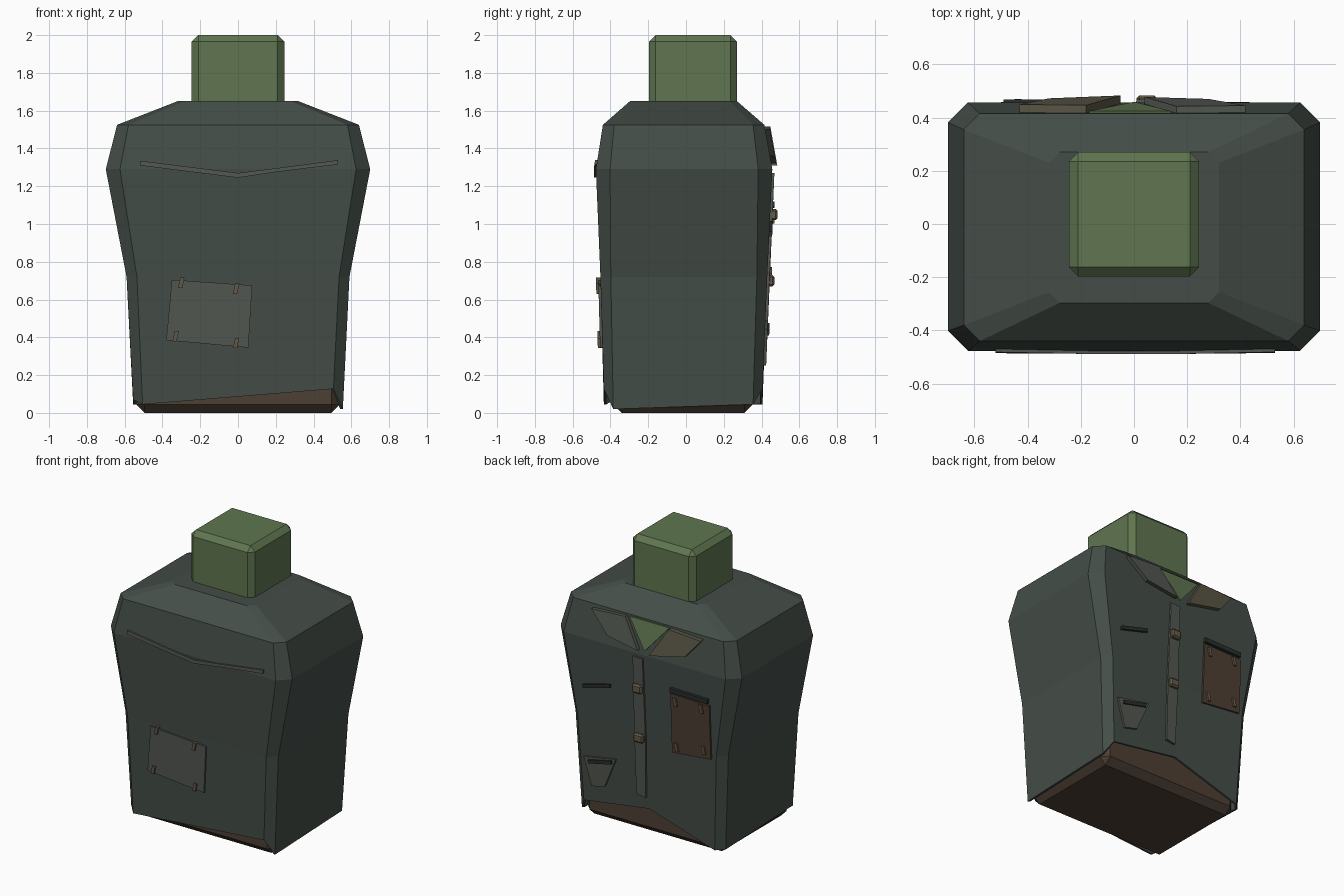
import bpy, bmesh

if "Cube" in bpy.data.objects:
    bpy.data.objects.remove(bpy.data.objects["Cube"])

def mat(name, r, g, b):
    m = bpy.data.materials.new(name)
    m.diffuse_color = (r, g, b, 1)
    m.use_nodes = True
    m.node_tree.nodes["Principled BSDF"].inputs["Base Color"].default_value = m.diffuse_color
    return m

CLOTH = mat("dark_cloth", .058, .075, .064)
SEAM = mat("seam_cloth", .022, .028, .025)
LIGHT = mat("patch_cloth", .085, .095, .08)
GREEN = mat("green", .115, .18, .08)
BROWN = mat("brown", .075, .05, .034)
TAN = mat("tan", .13, .10, .065)
BEIGE = mat("beige", .10, .09, .06)

def mesh_object(name, verts, faces, material):
    me = bpy.data.meshes.new(name)
    me.from_pydata(verts, [], faces)
    bm = bmesh.new()
    bm.from_mesh(me)
    bmesh.ops.recalc_face_normals(bm, faces=bm.faces)
    bm.to_mesh(me)
    bm.free()
    me.materials.append(material)
    ob = bpy.data.objects.new(name, me)
    bpy.context.collection.objects.link(ob)
    return ob

def box(name, x, y, z, bevel, material):
    v = [(a, b, c) for a in x for b in y for c in z]
    f = [(0, 1, 3, 2), (4, 6, 7, 5), (0, 4, 5, 1), (2, 3, 7, 6), (0, 2, 6, 4), (1, 5, 7, 3)]
    ob = mesh_object(name, v, f, material)
    mod = ob.modifiers.new("bevel", 'BEVEL')
    mod.width, mod.segments = bevel, 1
    return ob

# Jacket: chamfered rings (z, half width, front y, back y, chamfer)
RINGS = [(.05, .555, -.435, .405, .05), (.72, .59, -.453, .43, .055),
         (1.29, .70, -.477, .457, .075), (1.525, .64, -.44, .415, .06),
         (1.65, .32, -.297, .27, .04)]
# uneven hem heights, counter-clockwise from front left; the back has a middle point
HEM = [.045, .127, .02, .045, .127, .20, .045, .045, .07]
verts, faces = [], []
for i, (z, w, f, b, c) in enumerate(RINGS):
    ring = [(c - w, f), (w - c, f), (w, f + c), (w, b - c), (w - c, b),
            (0, b), (c - w, b), (-w, b - c), (-w, f + c)]
    verts += [(x, y, HEM[k] if i == 0 else z) for k, (x, y) in enumerate(ring)]
n = 9
for i in range(len(RINGS) - 1):
    for k in range(n):
        j = (k + 1) % n
        faces.append((i * n + k, i * n + j, (i + 1) * n + j, (i + 1) * n + k))
faces.append(tuple(range(4 * n, 5 * n)))
jacket = mesh_object("jacket", verts, faces, CLOTH)
solid = jacket.modifiers.new("thickness", 'SOLIDIFY')
solid.thickness, solid.offset = .015, -1

# Inner body below the hem, and the neck block
box("lower_body", (-.54, .54), (-.385, .355), (0, .6), .045, BROWN)
box("head_block", (-.245, .245), (-.197, .27), (1.55, 2.0), .035, GREEN)

def surface_y(z, side):
    col = 2 if side < 0 else 3
    for a, b in zip(RINGS, RINGS[1:]):
        if z <= b[0]:
            t = (z - a[0]) / (b[0] - a[0])
            return a[col] + t * (b[col] - a[col])

# Flat cloth piece lying on the front (side -1) or back (side 1), outline in x, z
def panel(name, pts, side, material, t=.012):
    inner = [(x, surface_y(z, side) - side * .008, z) for x, z in pts]
    outer = [(x, surface_y(z, side) + side * t, z) for x, z in pts]
    m = len(pts)
    f = [tuple(range(m)), tuple(range(m, 2 * m))]
    f += [(k, (k + 1) % m, m + (k + 1) % m, m + k) for k in range(m)]
    return mesh_object(name, inner + outer, f, material)

def stitches(name, spots, side, w=.022, h=.055, lean=.006):
    for k, (x, z) in enumerate(spots):
        a, b = w / 2, h / 2
        panel(f"{name}_{k + 1}", [(x - a - lean, z - b), (x + a - lean, z - b),
              (x + a + lean, z + b), (x - a + lean, z + b)], side, TAN, .024)

# Front: chest seam and sewn patch
panel("chest_seam", [(-.52, 1.31), (-.2, 1.27), (0, 1.245), (.2, 1.275), (.53, 1.315),
      (.53, 1.338), (.2, 1.295), (0, 1.27), (-.2, 1.295), (-.52, 1.335)], -1, LIGHT)
panel("front_patch", [(-.38, .385), (.055, .345), (.075, .675), (-.35, .705)], -1, LIGHT)
stitches("front_stitch", [(-.30, .69), (-.01, .657), (-.33, .405), (-.01, .37)], -1)

# Back: placket with clasps
panel("placket", [(.015, .28), (.085, .29), (.09, .72), (.085, 1.27), (.01, 1.265), (.005, .72)],
      1, LIGHT)
for k, z in enumerate((.70, 1.05)):
    y = surface_y(z, 1)
    box(f"clasp_{k + 1}", (.01, .085), (y - .01, y + .038), (z - .03, z + .03), .01, TAN)

# Back: collar pieces
panel("throat", [(.14, 1.515), (-.17, 1.515), (0, 1.32)], 1, GREEN, .008)
panel("right_lapel", [(.42, 1.50), (.16, 1.515), (.04, 1.32), (.28, 1.36)], 1, LIGHT, .026)
panel("left_lapel", [(-.18, 1.515), (-.43, 1.50), (-.32, 1.37), (-.05, 1.31)], 1, BEIGE, .03)

# Back: brown patch with its flap, slit, and small pocket
panel("back_patch", [(-.50, .69), (-.20, .66), (-.20, 1.08), (-.50, 1.07)], 1, BROWN)
panel("patch_flap", [(-.49, 1.085), (-.20, 1.09), (-.20, 1.12), (-.49, 1.115)], 1, SEAM, .02)
stitches("back_stitch", [(-.24, 1.03), (-.44, 1.035), (-.24, .71), (-.45, .745)], 1)
panel("slit", [(.27, .99), (.48, .935), (.48, .96), (.27, 1.015)], 1, SEAM, .016)
panel("small_pocket", [(.49, .445), (.24, .49), (.33, .275), (.43, .25)], 1, LIGHT)
panel("pocket_slit", [(.45, .41), (.27, .45), (.27, .475), (.45, .435)], 1, SEAM, .022)
